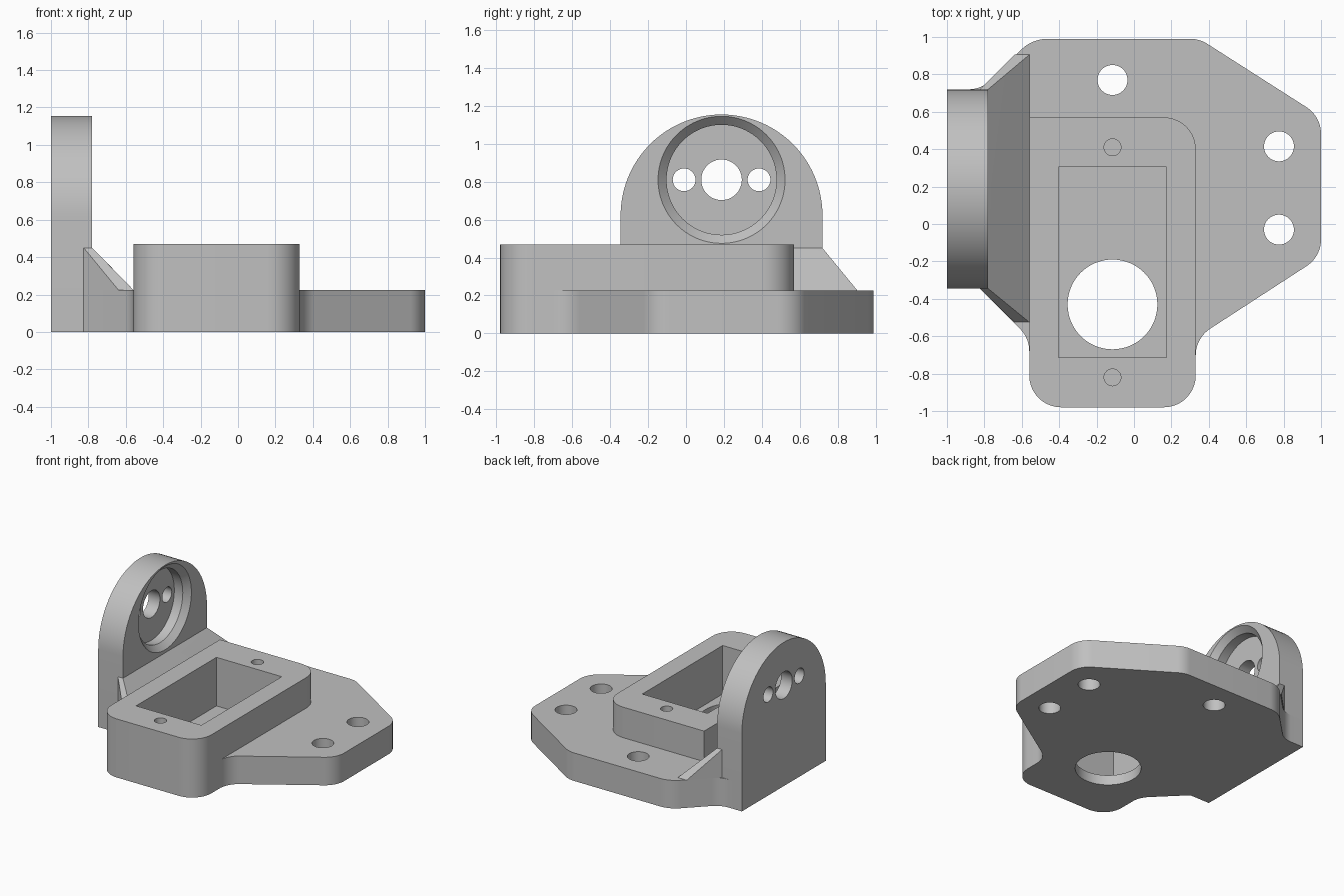
import bpy, bmesh, math
from mathutils import Vector

if "Cube" in bpy.data.objects:
    bpy.data.objects.remove(bpy.data.objects["Cube"], do_unlink=True)

grey = bpy.data.materials.new("plain grey")
grey.use_nodes = True
COLOUR = (0.53, 0.53, 0.53, 1)
grey.diffuse_color = COLOUR
grey.node_tree.nodes["Principled BSDF"].inputs["Base Color"].default_value = COLOUR

PLATE_TOP, BOX_TOP = 0.225, 0.47


def rounded(corners, steps=10):
    """Polygon from (x, y, radius) corners with arcs at the rounded ones."""
    out = []
    n = len(corners)
    for i, (x, y, r) in enumerate(corners):
        p = Vector((x, y))
        if r == 0:
            out.append(p)
            continue
        a = (Vector(corners[i - 1][:2]) - p).normalized()
        b = (Vector(corners[(i + 1) % n][:2]) - p).normalized()
        half = a.angle(b) / 2
        centre = p + (a + b).normalized() * (r / math.sin(half))
        start = p + a * (r / math.tan(half)) - centre
        end = p + b * (r / math.tan(half)) - centre
        turn = math.atan2(start.x * end.y - start.y * end.x, start.dot(end))
        for k in range(steps + 1):
            t = turn * k / steps
            c, s = math.cos(t), math.sin(t)
            out.append(centre + Vector((start.x * c - start.y * s,
                                        start.x * s + start.y * c)))
    return out


def circle(u, v, r, n=64):
    return [Vector((u + r * math.cos(math.tau * i / n),
                    v + r * math.sin(math.tau * i / n))) for i in range(n)]


def rect(x0, x1, y0, y1):
    return [Vector(p) for p in ((x0, y0), (x1, y0), (x1, y1), (x0, y1))]


def finish(name, bm):
    bmesh.ops.recalc_face_normals(bm, faces=bm.faces)
    mesh = bpy.data.meshes.new(name)
    bm.to_mesh(mesh)
    bm.free()
    mesh.materials.append(grey)
    ob = bpy.data.objects.new(name, mesh)
    bpy.context.collection.objects.link(ob)
    return ob


def loft(name, rings, along_x=False):
    """Solid through (outline, height) rings, stacked along z or x."""
    bm = bmesh.new()
    loops = [[bm.verts.new((h, p.x, p.y) if along_x else (p.x, p.y, h))
              for p in pts] for pts, h in rings]
    for lo, hi in zip(loops, loops[1:]):
        for i in range(len(lo)):
            j = (i + 1) % len(lo)
            bm.faces.new((lo[i], lo[j], hi[j], hi[i]))
    bm.faces.new(loops[0][::-1])
    bm.faces.new(loops[-1])
    return finish(name, bm)


def prism(name, pts, lo, hi, along_x=False):
    return loft(name, [(pts, lo), (pts, hi)], along_x)


def activate(ob):
    bpy.ops.object.select_all(action="DESELECT")
    ob.select_set(True)
    bpy.context.view_layer.objects.active = ob


def cut(ob, cutters):
    activate(ob)
    for c in cutters:
        mod = ob.modifiers.new("cut", "BOOLEAN")
        mod.operation, mod.solver, mod.object = "DIFFERENCE", "EXACT", c
        bpy.ops.object.modifier_apply(modifier=mod.name)


# Base plate with the footprint of the box and the upright
R = 0.17
plate = prism("base_plate", rounded([
    (-1, -0.345, 0), (-0.825, -0.345, 0), (-0.56, -0.61, R), (-0.56, -0.98, R),
    (0.33, -0.98, R), (0.33, -0.61, R), (1, -0.175, R), (1, 0.575, R),
    (0.35, 0.99, R), (-0.545, 0.99, 0.2), (-0.815, 0.72, R), (-1, 0.72, 0)]),
    0, PLATE_TOP)

# Raised box, square only at its back right corner
box = prism("raised_box", rounded([
    (-0.56, -0.98, R), (0.33, -0.98, R), (0.33, 0.57, R), (-0.56, 0.57, 0)]),
    PLATE_TOP, BOX_TOP)

# Arched upright
upright = prism("arched_upright", [Vector((-0.345, PLATE_TOP))] +
                [Vector((0.1875 - 0.5325 * math.cos(math.pi * i / 48),
                         0.622 + 0.5325 * math.sin(math.pi * i / 48)))
                 for i in range(49)] + [Vector((0.72, PLATE_TOP))],
                -1, -0.78, True)

# Sloped brace between upright and plate
bm = bmesh.new()
for side, foot in ((-0.345, -0.525), (0.72, 0.905)):
    for x, y, z in ((-0.64, foot, PLATE_TOP), (-0.56, foot, PLATE_TOP),
                    (-0.825, side, 0.41), (-0.74, side, 0.41),
                    (-0.78, side, 0.45), (-0.825, side, 0.45),
                    (-0.825, side, PLATE_TOP)):
        bm.verts.new((x, y, z))
bmesh.ops.convex_hull(bm, input=bm.verts)
bmesh.ops.dissolve_limit(bm, angle_limit=0.01, verts=bm.verts, edges=bm.edges)
brace = finish("sloped_brace", bm)

# Pocket, cable opening, blind screw holes and bolt holes
pocket = prism("pocket_cutter", rect(-0.405, 0.175, -0.715, 0.305), 0.08, 0.6)
opening = prism("opening_cutter", circle(-0.115, -0.43, 0.24), -0.1, 0.15)
screws = [prism("screw_cutter", circle(-0.115, y, 0.045, 32), 0.15, 0.6)
          for y in (0.41, -0.82)]
bolts = [prism("bolt_cutter", circle(x, y, 0.08, 48), -0.1, 0.6)
         for x, y in ((-0.115, 0.77), (0.775, 0.415), (0.775, -0.03))]

# Chamfered round recess and through holes in the upright
recess = loft("recess_cutter", [(circle(0.1875, 0.81, r, 96), x) for r, x in
                                ((0.29, -0.9), (0.29, -0.825), (0.345, -0.77))], True)
hubs = [prism("hub_cutter", circle(y, 0.81, r, 48), -1.1, -0.6, True)
        for y, r in ((0.1875, 0.107), (-0.01, 0.06), (0.385, 0.06))]

cut(plate, [pocket, opening] + screws + bolts)
cut(box, [pocket] + screws)
cut(upright, [recess] + hubs)

for c in [pocket, opening, recess] + screws + bolts + hubs:
    bpy.data.objects.remove(c, do_unlink=True)

for ob in (plate, box, upright, brace):
    activate(ob)
    bpy.ops.object.shade_smooth_by_angle(angle=math.radians(25))
